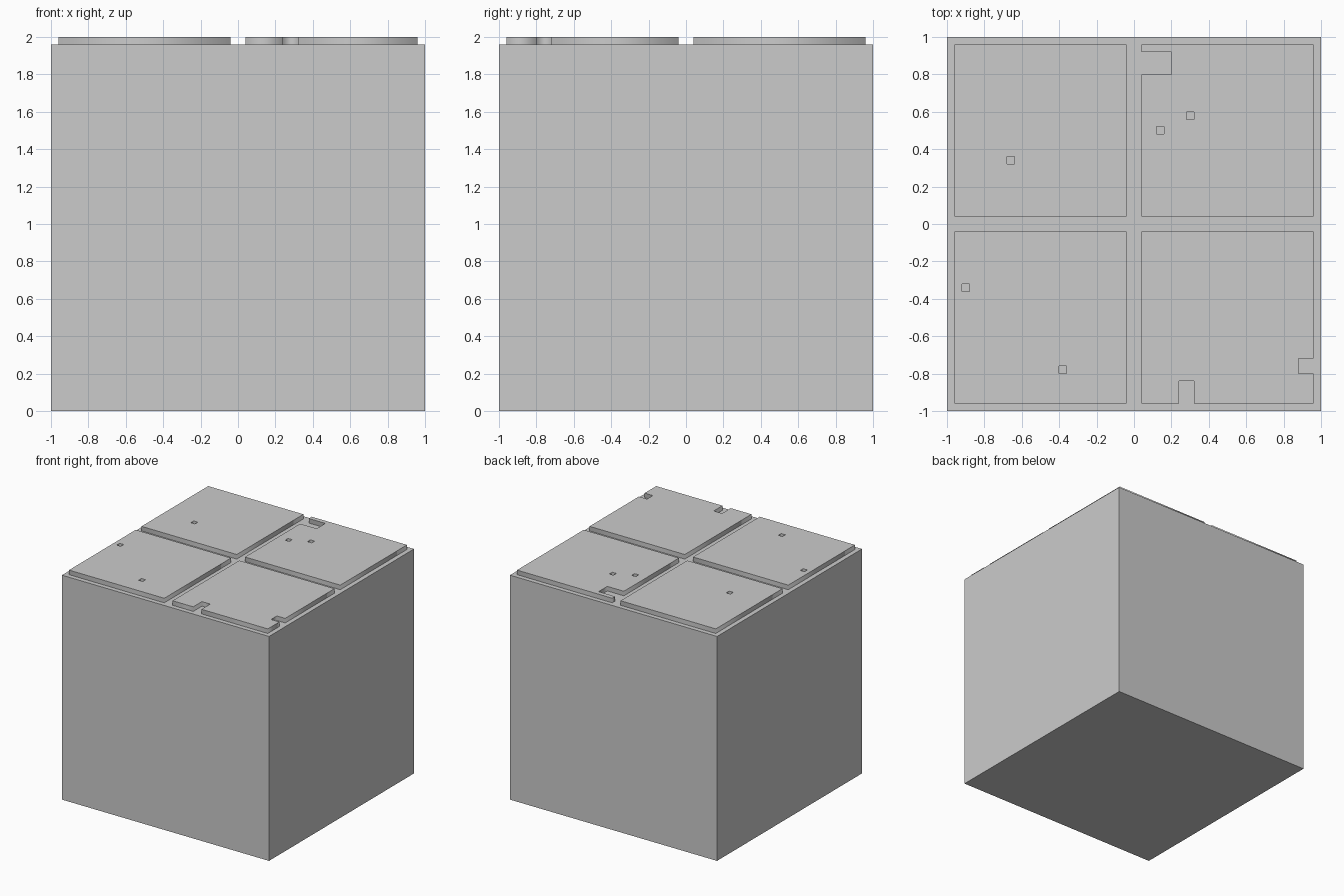
import bpy

if "Cube" in bpy.data.objects:
    bpy.data.objects.remove(bpy.data.objects["Cube"])

BASE_TOP, TOP = 1.96, 2.0
HOLE = 0.04


def rect(x0, y0, x1, y1):
    return [(x0, y0), (x1, y0), (x1, y1), (x0, y1)]


def slab(name, outline, holes=()):
    """Flat slab on the base top, filled 2D outline with square pits."""
    curve = bpy.data.curves.new(name, 'CURVE')
    curve.dimensions = '2D'
    curve.fill_mode = 'BOTH'
    curve.extrude = (TOP - BASE_TOP) / 2
    loops = [outline] + [rect(x, y, x + HOLE, y + HOLE) for x, y in holes]
    for pts in loops:
        sp = curve.splines.new('POLY')
        sp.points.add(len(pts) - 1)
        for p, (x, y) in zip(sp.points, pts):
            p.co = (x, y, 0, 1)
        sp.use_cyclic_u = True
    obj = bpy.data.objects.new(name, curve)
    obj.location.z = (TOP + BASE_TOP) / 2
    bpy.context.collection.objects.link(obj)
    bpy.ops.object.select_all(action='DESELECT')
    obj.select_set(True)
    bpy.context.view_layer.objects.active = obj
    bpy.ops.object.convert(target='MESH')


# Solid block
bpy.ops.mesh.primitive_cube_add(size=1, location=(0, 0, BASE_TOP / 2))
block = bpy.context.object
block.name = "block"
block.scale = (2, 2, BASE_TOP)
bpy.ops.object.transform_apply(location=False, rotation=False, scale=True)

# Plain square tiles with small pits
slab("back_left_tile", rect(-0.96, 0.04, -0.04, 0.96), [(-0.68, 0.32)])
slab("front_left_tile", rect(-0.96, -0.96, -0.04, -0.04),
     [(-0.92, -0.36), (-0.40, -0.80)])

# Back right tile, chipped on its left edge
slab("back_right_tile",
     [(0.04, 0.04), (0.96, 0.04), (0.96, 0.96), (0.04, 0.96),
      (0.04, 0.92), (0.20, 0.92), (0.20, 0.80), (0.04, 0.80)],
     [(0.12, 0.48), (0.28, 0.56)])

# Front right tile, chipped on its front and right edges
slab("front_right_tile",
     [(0.04, -0.96), (0.24, -0.96), (0.24, -0.84), (0.32, -0.84),
      (0.32, -0.96), (0.96, -0.96), (0.96, -0.80), (0.88, -0.80),
      (0.88, -0.72), (0.96, -0.72), (0.96, -0.04), (0.04, -0.04)])
